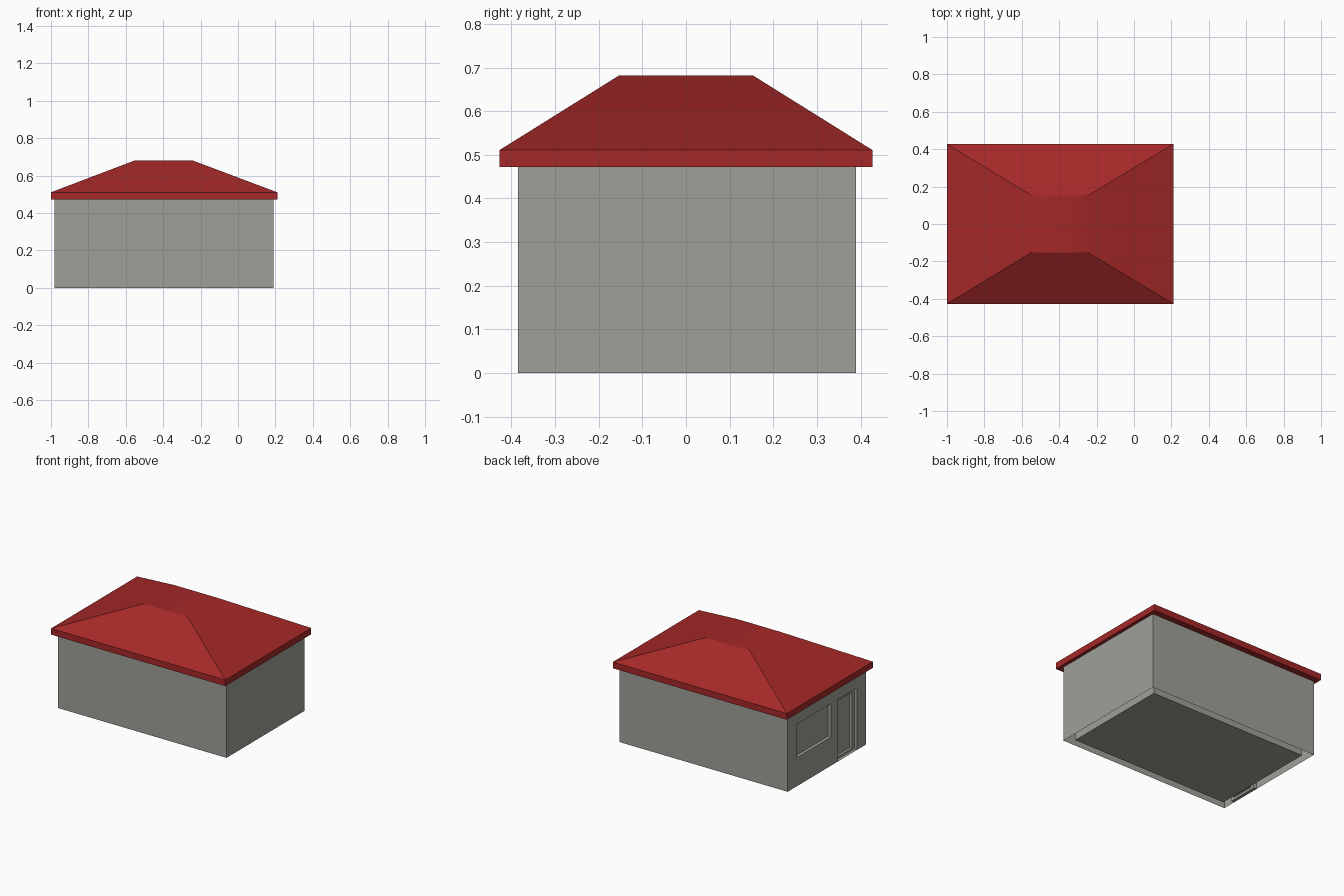
import bpy
import bmesh
import math

if "Cube" in bpy.data.objects:
    bpy.data.objects.remove(bpy.data.objects["Cube"])


def material(name, rgb):
    mat = bpy.data.materials.new(name)
    mat.use_nodes = True
    color = (*rgb, 1.0)
    mat.diffuse_color = color
    mat.node_tree.nodes["Principled BSDF"].inputs["Base Color"].default_value = color
    return mat


def finish(name, bm, mat):
    bmesh.ops.remove_doubles(bm, verts=bm.verts, dist=0.0001)
    mesh = bpy.data.meshes.new(name)
    bm.to_mesh(mesh)
    bm.free()
    mesh.materials.append(mat)
    obj = bpy.data.objects.new(name, mesh)
    bpy.context.collection.objects.link(obj)
    return obj


def face(bm, points):
    bm.faces.new([bm.verts.new(p) for p in points])


def bridge(bm, a, b):
    """Join two four-point loops with a band of quads."""
    for i in range(4):
        j = (i + 1) % 4
        face(bm, (a[i], a[j], b[j], b[i]))


def side_rect(x, y0, y1, z0, z1):
    """Rectangle facing -x."""
    return [(x, y0, z0), (x, y0, z1), (x, y1, z1), (x, y1, z0)]


def flat_rect(z, x0, x1, y0, y1):
    """Rectangle facing up."""
    return [(x0, y0, z), (x1, y0, z), (x1, y1, z), (x0, y1, z)]


gray = material("wall gray", (0.35, 0.35, 0.32))
red = material("roof red", (0.376, 0.021, 0.021))

X0, X1, Y0, Y1, TOP = -0.98, 0.19, -0.385, 0.39, 0.473
DOOR = (-0.30, -0.107, 0.0, 0.39)
WINDOW = (-0.04, 0.30, 0.18, 0.39)

# Outer walls: three plain, and one with door and window openings
bm = bmesh.new()
face(bm, [(X0, Y0, 0), (X1, Y0, 0), (X1, Y0, TOP), (X0, Y0, TOP)])
face(bm, [(X1, Y1, 0), (X0, Y1, 0), (X0, Y1, TOP), (X1, Y1, TOP)])
face(bm, [(X1, Y0, 0), (X1, Y1, 0), (X1, Y1, TOP), (X1, Y0, TOP)])
ys = [Y0, *DOOR[:2], *WINDOW[:2], Y1]
zs = [0, *WINDOW[2:], TOP]
for i in range(len(ys) - 1):
    for k in range(len(zs) - 1):
        in_door = i == 1 and k < 2
        in_window = i == 3 and k == 1
        if not (in_door or in_window):
            face(bm, side_rect(X0, ys[i], ys[i + 1], zs[k], zs[k + 1]))
finish("outer_walls", bm, gray)

# Window: reveal and recessed pane
bm = bmesh.new()
pane = side_rect(X0 + 0.02, *WINDOW)
bridge(bm, side_rect(X0, *WINDOW), pane)
face(bm, pane)
finish("window", bm, gray)

# Door: reveal, frame and a panel set further back
bm = bmesh.new()
y0, y1, z0, z1 = DOOR
inner = (y0 + 0.025, y1 - 0.025, z0 + 0.015, z1 - 0.025)
frame_outer = side_rect(X0 + 0.02, *DOOR)
frame_inner = side_rect(X0 + 0.02, *inner)
panel = side_rect(X0 + 0.035, *inner)
bridge(bm, side_rect(X0, *DOOR), frame_outer)
bridge(bm, frame_outer, frame_inner)
bridge(bm, frame_inner, panel)
face(bm, panel)
finish("door", bm, gray)

# Inner room box with its floor on the ground
T = 0.047
bm = bmesh.new()
room = (X0 + T, X1 - T, Y0 + T, Y1 - T)
floor, ceiling = flat_rect(0, *room), flat_rect(TOP - 0.01, *room)
face(bm, floor[::-1])
bridge(bm, floor, ceiling)
face(bm, ceiling)
finish("inner_room", bm, gray)

# Hipped roof: eave band, slopes and small flat top
bm = bmesh.new()
eave = (-1.0, 0.21, -0.427, 0.427)
loops = [flat_rect(0.472, *eave),
         flat_rect(0.511, *eave),
         flat_rect(0.682, -0.55, -0.245, -0.153, 0.153)]
face(bm, loops[0][::-1])
for low, high in zip(loops, loops[1:]):
    bridge(bm, low, high)
face(bm, loops[-1])
roof = finish("roof", bm, red)

# Soften only the gentle creases beside the flat top
bpy.ops.object.select_all(action="DESELECT")
roof.select_set(True)
bpy.context.view_layer.objects.active = roof
bpy.ops.object.shade_smooth_by_angle(angle=math.radians(28))
weighted = roof.modifiers.new("weighted_normals", "WEIGHTED_NORMAL")
weighted.keep_sharp = True
